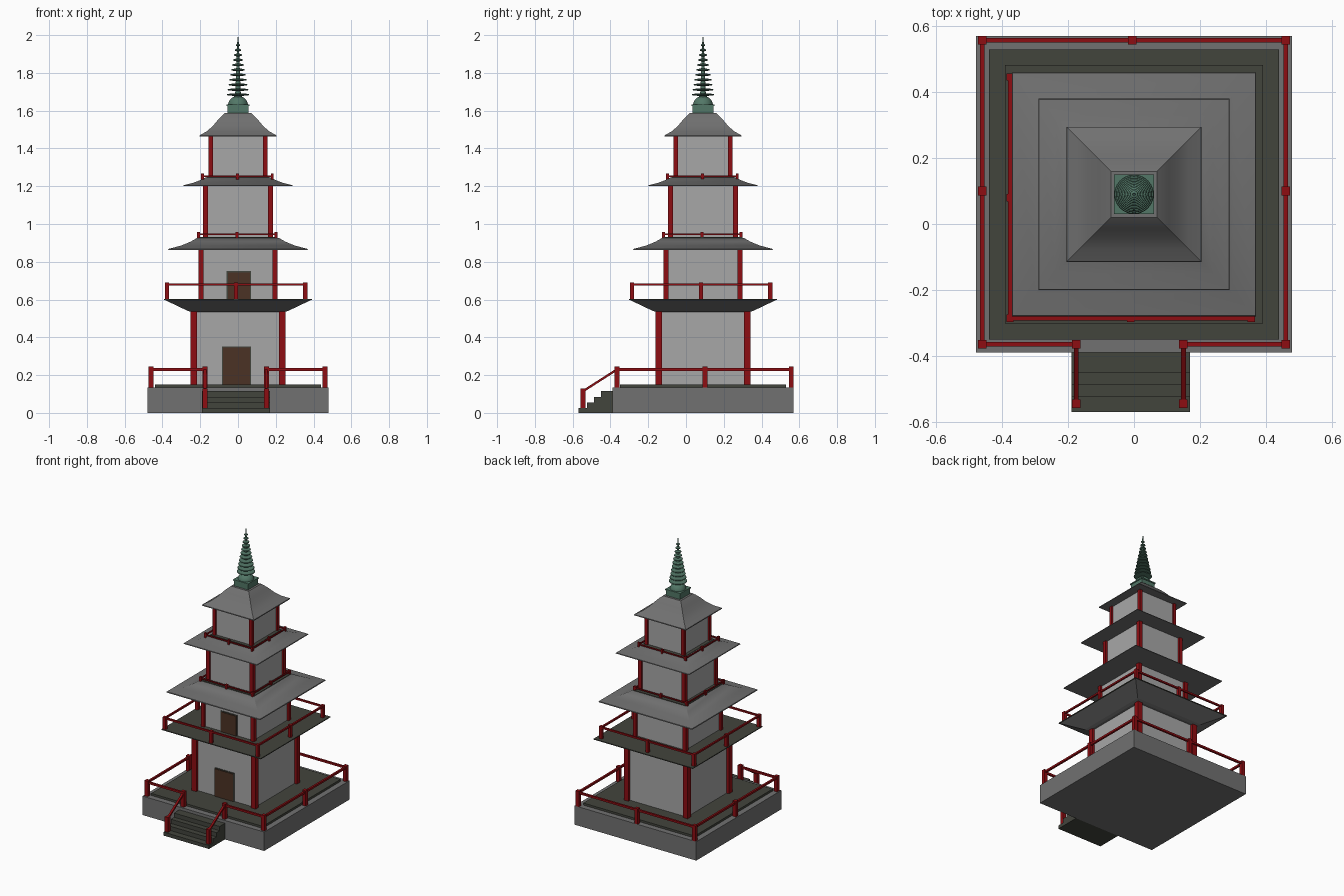
import bpy, bmesh, math
from mathutils import Vector

if "Cube" in bpy.data.objects:
    bpy.data.objects.remove(bpy.data.objects["Cube"])

CY = 0.09  # tower axis in y


def mat(name, rgb):
    m = bpy.data.materials.new(name)
    m.diffuse_color = (*rgb, 1)
    m.use_nodes = True
    m.node_tree.nodes["Principled BSDF"].inputs["Base Color"].default_value = m.diffuse_color
    return m


WALL = mat("pale wall grey", (0.39, 0.39, 0.39))
STONE = mat("roof and stone grey", (0.165, 0.165, 0.165))
DARK = mat("dark floor", (0.055, 0.058, 0.046))
RED = mat("red lacquer", (0.27, 0.004, 0.006))
DOOR = mat("brown door", (0.07, 0.032, 0.018))
GREEN = mat("green bronze", (0.085, 0.185, 0.135))


def finish(name, bm, m, smooth=None):
    bmesh.ops.recalc_face_normals(bm, faces=bm.faces)
    me = bpy.data.meshes.new(name)
    bm.to_mesh(me)
    bm.free()
    ob = bpy.data.objects.new(name, me)
    bpy.context.collection.objects.link(ob)
    me.materials.append(m)
    if smooth:
        bpy.ops.object.select_all(action='DESELECT')
        ob.select_set(True)
        bpy.context.view_layer.objects.active = ob
        bpy.ops.object.shade_smooth_by_angle(angle=math.radians(smooth))
    return ob


def add_box(bm, x0, x1, y0, y1, z0, z1):
    vs = bmesh.ops.create_cube(bm, size=1)["verts"]
    for v in vs:
        v.co = Vector((x1 if v.co.x > 0 else x0, y1 if v.co.y > 0 else y0, z1 if v.co.z > 0 else z0))


def box(name, m, *b):
    bm = bmesh.new()
    add_box(bm, *b)
    return finish(name, bm, m)


def square(name, m, h, z0, z1):
    return box(name, m, -h, h, CY - h, CY + h, z0, z1)


def lathe(name, profile, m, sides, smooth=None):
    """Stack rings of (half width or radius, z); four sides make a square."""
    bm = bmesh.new()
    rot, k = (math.pi / 4, math.sqrt(2)) if sides == 4 else (0, 1)
    rings = [[bm.verts.new((r * k * math.cos(rot + i * math.tau / sides),
                            CY + r * k * math.sin(rot + i * math.tau / sides), z))
              for i in range(sides)] for r, z in profile]
    for a, b in zip(rings, rings[1:]):
        for i in range(sides):
            j = (i + 1) % sides
            bm.faces.new((a[i], a[j], b[j], b[i]))
    bm.faces.new(rings[0])
    bm.faces.new(rings[-1])
    return finish(name, bm, m, smooth)


def add_bar(bm, a, b, w):
    """Square bar between two points, in the plane of z and its run."""
    a, b = Vector(a), Vector(b)
    side = (b - a).cross(Vector((0, 0, 1))).normalized() * w / 2
    up = Vector((0, 0, w / 2))
    q = [[bm.verts.new(p + s * side + t * up) for s, t in ((-1, -1), (1, -1), (1, 1), (-1, 1))] for p in (a, b)]
    for i in range(4):
        j = (i + 1) % 4
        bm.faces.new((q[0][i], q[0][j], q[1][j], q[1][i]))
    bm.faces.new(q[0])
    bm.faces.new(q[1])


def railing(name, cx, cy, h, z0, z1, zr, pw, rw):
    """Square railing with posts at corners and midpoints."""
    bm = bmesh.new()
    for i in (-1, 0, 1):
        for j in (-1, 0, 1):
            if i or j:
                x, y = cx + i * h, cy + j * h
                add_box(bm, x - pw, x + pw, y - pw, y + pw, z0, z1)
    c = [(cx + i * h, cy + j * h, zr) for i, j in ((-1, -1), (1, -1), (1, 1), (-1, 1))]
    for i in range(4):
        add_bar(bm, c[i], c[(i + 1) % 4], rw)
    return finish(name, bm, RED)


def storey(name, h, pw, z0, z1):
    """Wall block with a red post at each corner; h is the outer half width."""
    square(name + "_walls", WALL, h - pw * 1.1, z0, z1)
    bm = bmesh.new()
    for i in (-1, 1):
        for j in (-1, 1):
            x, y = i * (h - pw), CY + j * (h - pw)
            add_box(bm, x - pw, x + pw, y - pw, y + pw, z0, z1)
    finish(name + "_posts", bm, RED)


# stone base, floor and stairs
square("stone_base", STONE, 0.48, 0, 0.135)
square("ground_floor", DARK, 0.44, 0.13, 0.15)
bm = bmesh.new()
for y0, z0, z1 in ((-0.57, 0, 0.025), (-0.525, 0.025, 0.055), (-0.487, 0.055, 0.085), (-0.45, 0.085, 0.115)):
    add_box(bm, -0.19, 0.17, y0, -0.385, z0, z1)
finish("front_stairs", bm, DARK)

# ground railing with a gap at the stairs
bm = bmesh.new()
path = [(-0.175, -0.545), (-0.175, -0.365), (-0.46, -0.365), (-0.46, 0.1), (-0.46, 0.557), (-0.005, 0.557),
        (0.46, 0.557), (0.46, 0.1), (0.46, -0.365), (0.15, -0.365), (0.15, -0.545)]
pts = []
for x, y in path:
    dz = -0.115 if y < -0.5 else 0
    add_box(bm, x - 0.013, x + 0.013, y - 0.013, y + 0.013, 0.135 + dz, 0.245 + dz)
    pts.append((x, y, 0.23 + dz))
for a, b in zip(pts, pts[1:]):
    add_bar(bm, a, b, 0.014)
finish("ground_railing", bm, RED)

# storeys
storey("first_storey", 0.252, 0.018, 0.15, 0.545)
storey("second_storey", 0.21, 0.0135, 0.6, 0.868)
storey("third_storey", 0.186, 0.0135, 0.925, 1.205)
storey("fourth_storey", 0.155, 0.011, 1.245, 1.47)

# doors with thin dark surrounds
for name, x0, x1, z0, z1, h in (("lower_door", -0.085, 0.07, 0.15, 0.352, 0.2322),
                                ("upper_door", -0.06, 0.07, 0.6, 0.75, 0.1952)):
    y = CY - h
    box(name + "_frame", DARK, x0, x1, y - 0.004, y + 0.01, z0, z1)
    box(name, DOOR, x0 + 0.006, x1 - 0.006, y - 0.008, y + 0.01, z0, z1 - 0.006)

# balcony: flared skirt and dark deck
lathe("balcony_skirt", [(0.25, 0.535), (0.27, 0.542), (0.39, 0.599)], STONE, 4)
square("balcony_deck", DARK, 0.392, 0.597, 0.603)
railing("balcony_railing", -0.01, 0.08, 0.366, 0.6, 0.69, 0.68, 0.011, 0.012)

# roofs and the small railed decks above them
lathe("second_roof", [(0.37, 0.862), (0.368, 0.868), (0.30, 0.886), (0.25, 0.907), (0.215, 0.927)], STONE, 4, 30)
square("second_roof_deck", DARK, 0.21, 0.92, 0.931)
railing("second_roof_railing", -0.005, 0.085, 0.205, 0.922, 0.957, 0.945, 0.008, 0.008)
lathe("third_roof", [(0.29, 1.2), (0.288, 1.205), (0.24, 1.217), (0.2, 1.232), (0.17, 1.247)], STONE, 4, 30)
square("third_roof_deck", DARK, 0.167, 1.24, 1.25)
railing("third_roof_railing", -0.003, 0.087, 0.185, 1.228, 1.268, 1.253, 0.007, 0.008)
lathe("top_roof", [(0.205, 1.463), (0.204, 1.469), (0.165, 1.491), (0.132, 1.52), (0.105, 1.553),
                   (0.085, 1.574), (0.07, 1.587)], STONE, 4, 30)

# bronze finial: plinth, dome, ringed spire
lathe("finial_plinth", [(0.055, 1.58), (0.055, 1.625), (0.06, 1.625), (0.06, 1.633), (0.045, 1.633)], GREEN, 4)
dome = [(0.053 * math.cos(t * math.pi / 16), 1.628 + 0.05 * math.sin(t * math.pi / 16)) for t in range(8)]
lathe("finial_dome", dome, GREEN, 24, 40)
lathe("spire_rod", [(0.026, 1.66), (0.014, 1.7), (0.003, 1.99)], GREEN, 12, 40)
for i in range(11):
    z = 1.685 + i * 0.0262
    r = 0.06 - 0.0048 * i
    lathe(f"spire_ring_{i + 1}", [(0.4 * r, z - 0.007), (r * 0.96, z - 0.003), (r, z), (r * 0.96, z + 0.003),
                                  (0.4 * r, z + 0.007)], GREEN, 24, 40)
